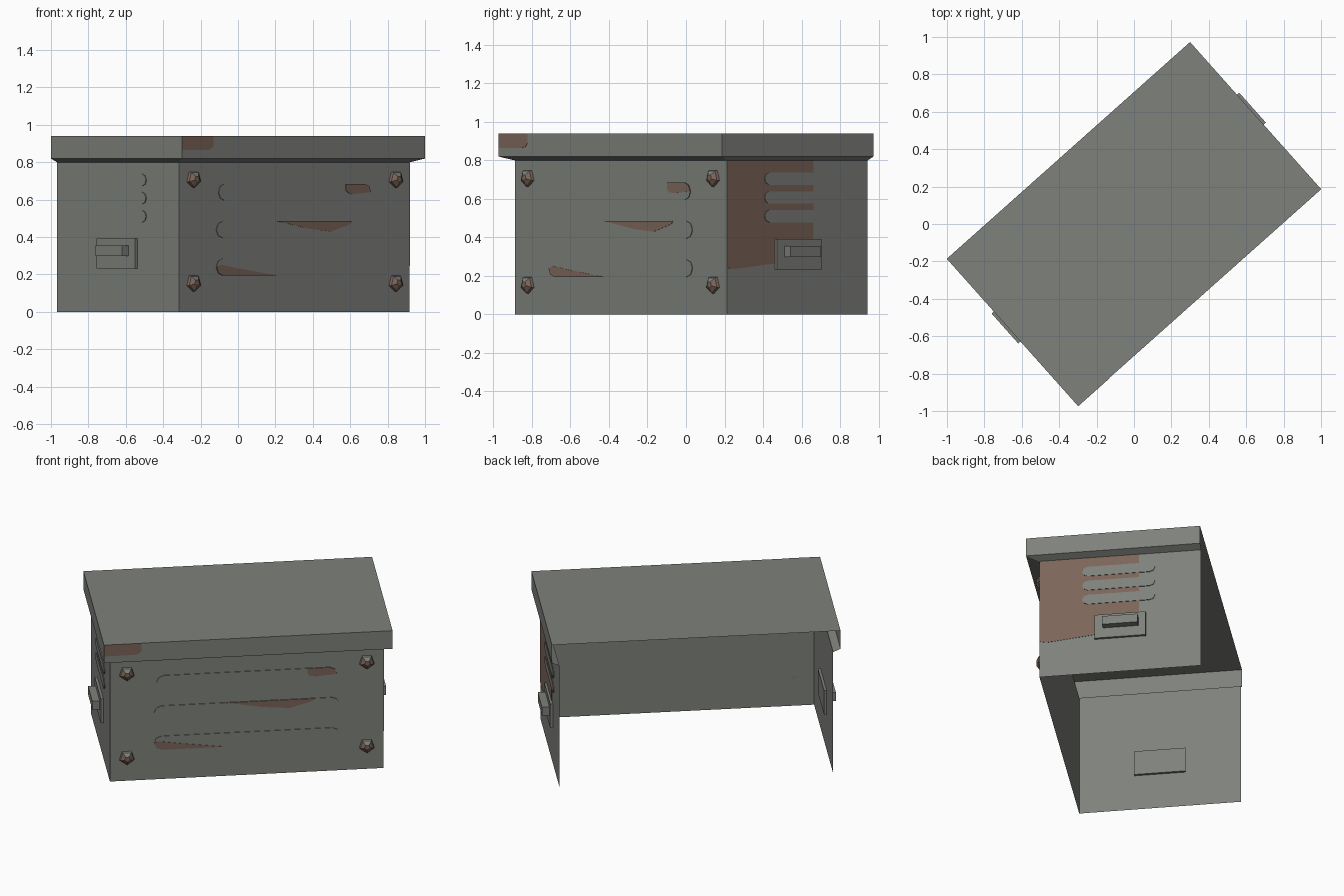
import bpy, bmesh
from math import radians, sin, cos, pi
from mathutils import Vector

if "Cube" in bpy.data.objects:
    bpy.data.objects.remove(bpy.data.objects["Cube"], do_unlink=True)

TURN = radians(41.7)              # the whole housing stands turned on its base
BODY_U, BODY_FRONT = 0.826, -0.452
LID_U, LID_V = 0.871, 0.527
MID_V = (BODY_FRONT + LID_V) / 2  # middle of the side walls


def material(name, rgb):
    m = bpy.data.materials.new(name)
    m.use_nodes = True
    m.diffuse_color = (*rgb, 1)
    m.node_tree.nodes["Principled BSDF"].inputs["Base Color"].default_value = (*rgb, 1)
    return m


GREY = material("weathered grey", (0.21, 0.22, 0.2))
RUST = material("rust brown", (0.2, 0.13, 0.1))


def finish(name, bm, *mats):
    mesh = bpy.data.meshes.new(name)
    bm.to_mesh(mesh)
    bm.free()
    for m in mats:
        mesh.materials.append(m)
    obj = bpy.data.objects.new(name, mesh)
    obj.rotation_euler.z = TURN
    bpy.context.collection.objects.link(obj)
    return obj


# Wall frames: position along the wall, height, distance outwards
def front(a, z, d):
    return Vector((a, BODY_FRONT - d, z))


def lid_front(a, z, d):
    return Vector((a, -LID_V - d, z))


def left(a, z, d):
    return Vector((BODY_U + d, a, z))


def right(a, z, d):
    return Vector((-BODY_U - d, a, z))


def plate(name, wall, outline, outer, mat, inner=0.0):
    """Prism on a wall, from an outline in wall coordinates."""
    bm = bmesh.new()
    rings = [[bm.verts.new(wall(a, z, d)) for a, z in outline] for d in (inner, outer)]
    for ring in rings:
        bm.faces.new(ring)
    n = len(outline)
    for i in range(n):
        j = (i + 1) % n
        bm.faces.new((rings[0][i], rings[0][j], rings[1][j], rings[1][i]))
    bmesh.ops.recalc_face_normals(bm, faces=bm.faces)
    return finish(name, bm, mat)


def pill(a, z, half, r, steps=4):
    pts = []
    for side, start in ((1, -pi / 2), (-1, pi / 2)):
        for i in range(steps + 1):
            t = start + pi * i / steps
            pts.append((a + side * (half - r) + r * cos(t), z + r * sin(t)))
    return pts


def rect(a, z, half_a, half_z):
    return [(a - half_a, z - half_z), (a + half_a, z - half_z),
            (a + half_a, z + half_z), (a - half_a, z + half_z)]


# Housing: three-sided sheet shell with flared lid, open at back and bottom
bm = bmesh.new()
rows = []
for u, v, z in ((BODY_U, BODY_FRONT, 0), (BODY_U, BODY_FRONT, 0.8),
                (LID_U, -LID_V, 0.82), (LID_U, -LID_V, 0.94)):
    rows.append([bm.verts.new(p) for p in
                 ((-u, LID_V, z), (-u, v, z), (u, v, z), (u, LID_V, z))])
for low, high in zip(rows, rows[1:]):
    for i in range(3):
        bm.faces.new((low[i], low[i + 1], high[i + 1], high[i]))
bm.faces.new(rows[-1])
finish("housing_shell", bm, GREY)

# Long front louvres
for i, (z, half) in enumerate(((0.64, 0.545), (0.44, 0.56), (0.24, 0.56))):
    plate(f"front_louvre_{i + 1}", front, pill(0, z, half, 0.045), 0.004, GREY)

# Rust patches on the louvres
plate("louvre_rust_top", front,
      [(0.365, 0.685), (0.365, 0.65), (0.385, 0.635), (0.42, 0.63), (0.545, 0.64),
       (0.532, 0.672), (0.5, 0.685)], 0.006, RUST)
plate("louvre_rust_middle", front,
      [(-0.125, 0.485), (0.1, 0.445), (0.26, 0.43), (0.4, 0.47), (0.41, 0.485)], 0.006, RUST)
plate("louvre_rust_bottom", front,
      [(-0.56, 0.24), (-0.547, 0.208), (-0.515, 0.195), (-0.13, 0.195),
       (-0.4, 0.232), (-0.53, 0.252)], 0.006, RUST)

# Rust on the lid corner and the left wall
plate("lid_rust", lid_front,
      [(-LID_U, 0.865), (-0.69, 0.865), (-0.66, 0.872), (-0.645, 0.89),
       (-0.645, 0.94), (-LID_U, 0.94)], 0.002, RUST)
plate("left_wall_rust", left,
      [(BODY_FRONT, 0.8), (0.15, 0.8), (0.15, 0.275), (-0.12, 0.265),
       (-0.41, 0.235), (BODY_FRONT, 0.245)], 0.002, RUST)

# Side vents and handles, mirrored on both ends
for side, wall in (("left", left), ("right", right)):
    for i in range(3):
        plate(f"{side}_vent_{i + 1}", wall,
              pill(MID_V - 0.01, 0.705 - 0.097 * i, 0.22, 0.032), 0.005, GREY)
    plate(f"{side}_handle_plate", wall, rect(MID_V, 0.313, 0.155, 0.08), 0.016, GREY, -0.016)
    plate(f"{side}_handle_bar", wall, rect(MID_V + 0.005, 0.327, 0.107, 0.028), 0.061, GREY)

# Five-sided corner bolts, rusted except on their upper facets
for row, z in (("lower", 0.155), ("upper", 0.71)):
    for side, a in (("right", -0.724), ("left", 0.724)):
        bm = bmesh.new()
        rings = []
        for r, d in ((0.048, 0), (0.044, 0.015), (0.018, 0.032)):
            rings.append([bm.verts.new(front(a + r * sin(2 * pi * k / 5),
                                             z - r * cos(2 * pi * k / 5), d))
                          for k in range(5)])
        for inner, outer in zip(rings, rings[1:]):
            for k in range(5):
                j = (k + 1) % 5
                bm.faces.new((inner[k], inner[j], outer[j], outer[k]))
        bm.faces.new(rings[-1])
        bm.faces.new(rings[0])
        bmesh.ops.recalc_face_normals(bm, faces=bm.faces)
        for f in bm.faces:
            f.material_index = 1 if f.normal.z > 0.4 else 0
        finish(f"{row}_{side}_bolt", bm, RUST, GREY)
